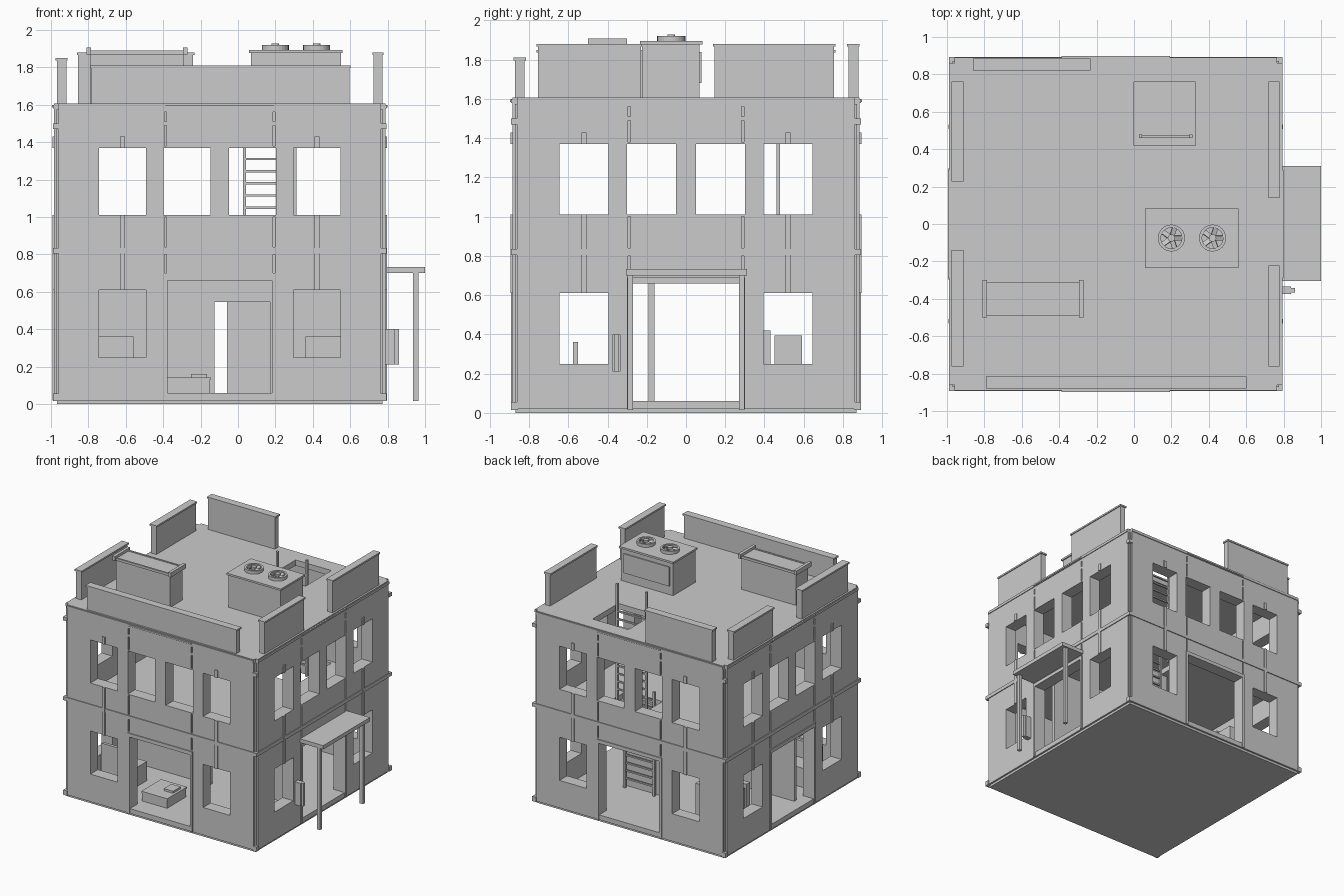
import bpy, bmesh, math
from mathutils import Matrix

CX = -0.0975  # centre of the square building plan
grey = bpy.data.materials.new("plain grey")
grey.diffuse_color = (0.6, 0.6, 0.6, 1)


def add_box(bm, x0, x1, y0, y1, z0, z1, m=Matrix()):
    scale = Matrix.Diagonal((x1 - x0, y1 - y0, z1 - z0, 1))
    move = Matrix.Translation(((x0 + x1) / 2, (y0 + y1) / 2, (z0 + z1) / 2))
    bmesh.ops.create_cube(bm, size=1, matrix=m @ move @ scale)


def finish(bm, name):
    me = bpy.data.meshes.new(name)
    bm.to_mesh(me)
    bm.free()
    me.materials.append(grey)
    ob = bpy.data.objects.new(name, me)
    bpy.context.collection.objects.link(ob)
    return ob


def boxes(name, items, m=Matrix()):
    bm = bmesh.new()
    for b in items:
        add_box(bm, *b, m)
    return finish(bm, name)


def cut(ob, items, m=Matrix()):
    cutter = boxes("cutter", items, m)
    cutter.hide_render = True
    mod = ob.modifiers.new("openings", 'BOOLEAN')
    mod.operation, mod.solver, mod.object = 'DIFFERENCE', 'EXACT', cutter
    dg = bpy.context.evaluated_depsgraph_get()
    me = bpy.data.meshes.new_from_object(ob.evaluated_get(dg))
    ob.modifiers.clear()
    ob.data = me
    bpy.data.objects.remove(cutter)


# Four identical facades, turned around the plan centre
W = 0.862   # half width of a facade
D = 0.885   # distance of a facade from the centre
for k, side in enumerate(("front", "right", "back", "left")):
    m = Matrix.Translation((CX, 0, 0)) @ Matrix.Rotation(k * math.pi / 2, 4, 'Z')
    wall = boxes(side + "_wall", [(-W, W, -D, -D + 0.1, 0.02, 1.575)], m)
    holes = [(u, u + 0.25, -1, -0.7, 1.01, 1.37) for u in (-0.645, -0.3, 0.05, 0.395)]
    holes += [(u, u + 0.25, -1, -0.7, 0.25, 0.61) for u in (-0.645, 0.395)]
    holes.append((-0.28, 0.28, -1, -0.7, 0.06, 0.665))
    cut(wall, holes, m)
    # narrow panel joints, clear of the openings
    cut(wall, [(u - 0.006, u + 0.006, -1, -D + 0.012, a, b) for u in (-0.29, 0.29)
               for a, b in ((0.70, 0.80), (0.84, 1.0), (1.38, 1.49), (1.51, 1.57))], m)
    boxes(side + "_door_frame", [(-0.30, -0.28, -0.893, -0.79, 0.02, 0.69),
                                 (0.28, 0.30, -0.893, -0.79, 0.02, 0.69),
                                 (-0.28, 0.28, -0.893, -0.79, 0.66, 0.69)], m)
    trim = [(-W, W, -0.892, -D + 0.01, 0.805, 0.835),       # string course
            (-W, W, -0.891, -D + 0.01, 1.58, 1.60),         # cornice
            (-0.29, 0.29, -0.897, -D + 0.01, 1.585, 1.598)]
    for u in (-0.52, 0.52):                                 # downpipes and stubs
        for a, b in ((0.61, 1.01), (1.37, 1.43)):
            trim.append((u - 0.013, u + 0.013, -0.894, -D + 0.01, a, b))
    boxes(side + "_trim", trim, m)
    # stacked blocks on the corner
    boxes(side + "_corner_blocks", [(W - 0.005, 0.892, -0.892, -W + 0.005, a, b)
                                    for a, b in ((0.015, 0.055), (0.805, 0.835), (1.47, 1.50))], m)
    boxes(side + "_corner_post", [(0.80, 0.872, -0.872, -0.80, 0.02, 1.575)], m)

# Slabs
L, R = CX - 0.87, CX + 0.87
boxes("base_plate", [(L, R, -0.87, 0.87, 0, 0.02)])
boxes("ground_floor", [(L + 0.01, R - 0.01, -0.86, 0.86, 0.02, 0.06)])
upper = boxes("upper_floor", [(L + 0.02, R - 0.02, -0.85, 0.85, 0.79, 0.835)])
cut(upper, [(0, 0.33, 0.31, 0.76, 0.7, 0.9)])
roof = boxes("roof", [(CX - D, CX + D, -W, W, 1.56, 1.607)])
cut(roof, [(0, 0.33, 0.42, 0.76, 1.5, 1.7)])
for s in (-1, 1):
    y = sorted((s * W, s * D))
    boxes("roof_edge", [(CX - W, CX + W, y[0], y[1], 1.56, 1.607)])

# Parapets with overhanging caps
for name, x0, x1, y0, y1, top in (
        ("front_parapet", -0.785, 0.595, -0.872, -0.822, 1.81),
        ("back_parapet", -0.855, -0.24, 0.828, 0.878, 1.88),
        ("right_parapet_a", 0.725, 0.772, -0.755, -0.23, 1.88),
        ("right_parapet_b", 0.725, 0.772, 0.145, 0.755, 1.88),
        ("left_parapet_a", -0.968, -0.918, -0.755, -0.145, 1.85),
        ("left_parapet_b", -0.968, -0.918, 0.235, 0.755, 1.85)):
    e = 0.007
    boxes(name, [(x0, x1, y0, y1, 1.6, top - 0.012),
                 (x0 - e, x1 + e, y0 - e, y1 + e, top - 0.014, top)])

# Roof vent box with raised ends
boxes("vent_box", [(-0.79, -0.29, -0.48, -0.32, 1.6, 1.885),
                   (-0.79, -0.29, -0.49, -0.475, 1.87, 1.89),
                   (-0.79, -0.29, -0.325, -0.31, 1.87, 1.89),
                   (-0.81, -0.785, -0.50, -0.30, 1.87, 1.907),
                   (-0.295, -0.27, -0.50, -0.30, 1.87, 1.907)])

# Cooling unit with two fans
boxes("cooling_unit", [(0.07, 0.55, -0.225, 0.07, 1.6, 1.88),
                       (0.06, 0.56, -0.235, 0.083, 1.878, 1.894),
                       (0.10, 0.52, 0.06, 0.08, 1.68, 1.84)])
for x in (0.20, 0.42):
    bm = bmesh.new()
    N = 24
    rings = []
    for r, z in ((0.072, 1.89), (0.072, 1.92), (0.056, 1.92), (0.056, 1.89)):
        rings.append([bm.verts.new((x + r * math.cos(2 * math.pi * i / N),
                                    -0.075 + r * math.sin(2 * math.pi * i / N), z)) for i in range(N)])
    for a, b in zip(rings, rings[1:]):
        for i in range(N):
            j = (i + 1) % N
            bm.faces.new((a[i], a[j], b[j], b[i]))
    bmesh.ops.create_cone(bm, cap_ends=True, segments=16, radius1=0.02, radius2=0.02, depth=0.035,
                          matrix=Matrix.Translation((x, -0.075, 1.91)))
    for i in range(5):
        t = Matrix.Translation((x, -0.075, 1.908)) @ Matrix.Rotation(i * math.tau / 5, 4, 'Z') \
            @ Matrix.Rotation(0.35, 4, 'X')
        add_box(bm, 0.01, 0.056, -0.013, 0.013, -0.003, 0.003, t)
    finish(bm, "fan")

# Porch canopy and posts
boxes("canopy", [(0.78, 1.0, -0.305, 0.31, 0.70, 0.732)])
for y in (-0.283, 0.283):
    boxes("canopy_post", [(0.935, 0.965, y - 0.014, y + 0.014, 0.015, 0.705)])
boxes("wall_box", [(0.78, 0.86, -0.365, -0.342, 0.21, 0.40),
                   (0.78, 0.84, -0.374, -0.333, 0.21, 0.40)])


# Ladders
def ladder(name, x0, x1, y, z0, z1, r0, n, step):
    parts = [(x - 0.009, x + 0.009, y - 0.009, y + 0.009, z0, z1) for x in (x0, x1)]
    parts += [(x0, x1, y - 0.007, y + 0.007, r0 + i * step - 0.006, r0 + i * step + 0.006)
              for i in range(n)]
    boxes(name, parts)


ladder("roof_ladder", 0.035, 0.305, 0.47, 0.83, 1.80, 0.92, 11, 0.065)
ladder("lower_ladder", 0.035, 0.305, 0.37, 0.05, 0.93, 0.14, 12, 0.065)

# Ground floor partition with doorway, and panel behind the ladder
part = boxes("partition", [(L + 0.08, R - 0.08, -0.19, -0.16, 0.05, 0.80)])
cut(part, [(-0.125, 0.17, -0.3, -0.1, 0.06, 0.545)])
boxes("ladder_panel", [(-0.06, 0.32, 0.315, 0.335, 0.05, 0.80)])

# Furniture
boxes("low_table", [(-0.38, -0.15, -0.72, -0.47, 0.06, 0.135),
                    (-0.385, -0.145, -0.725, -0.465, 0.13, 0.143),
                    (-0.25, -0.165, -0.62, -0.52, 0.14, 0.16)])
for x0, x1 in ((-0.86, -0.56), (0.36, 0.66)):
    boxes("bench", [(x0, x1, -0.575, -0.55, 0.06, 0.36),
                    (x0, x1, -0.55, -0.40, 0.06, 0.22)])
boxes("cabinet", [(-0.86, -0.50, 0.45, 0.59, 0.06, 0.395),
                  (-0.86, -0.50, 0.385, 0.43, 0.06, 0.42)])
